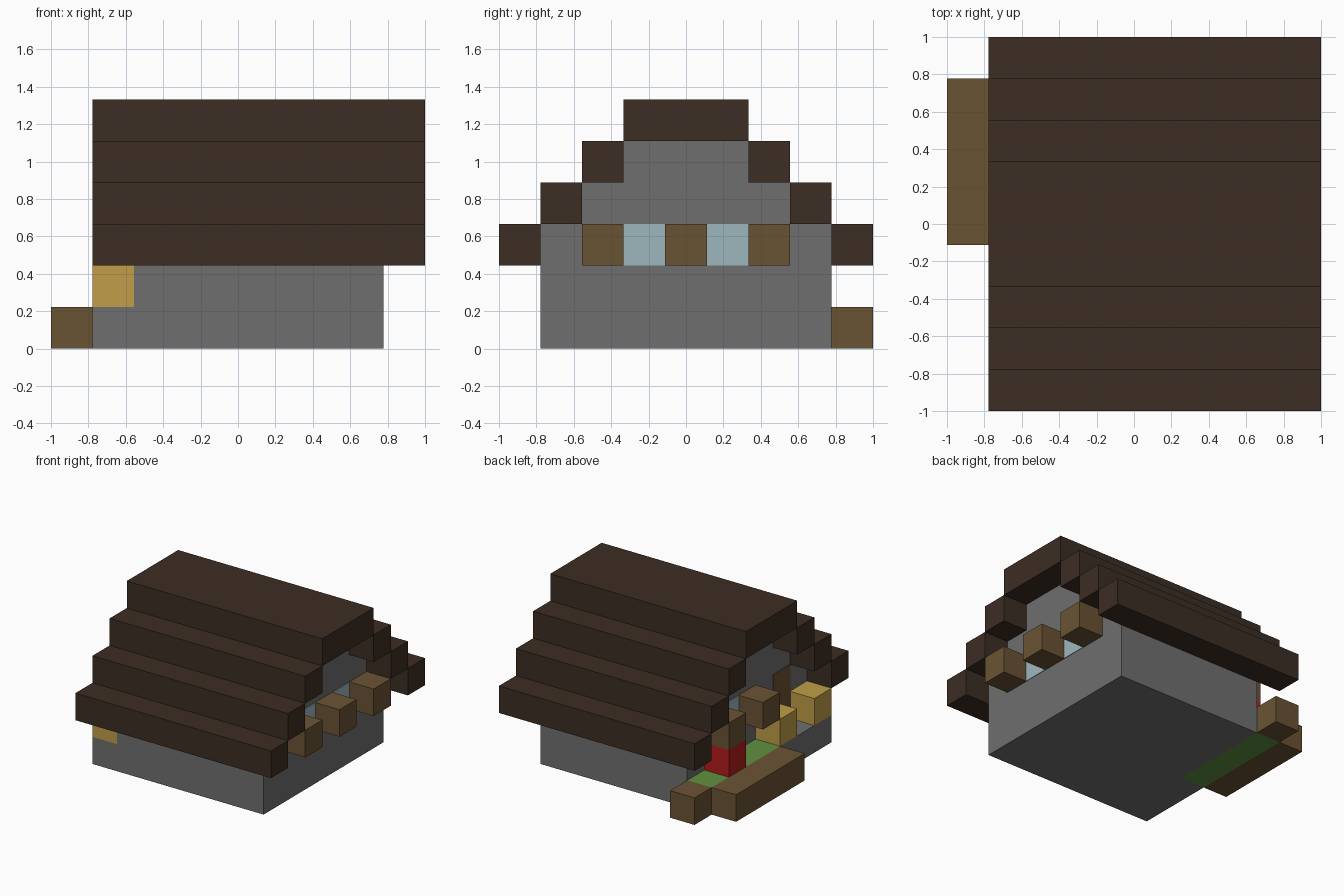
import bpy
import bmesh

U = 2 / 9  # one block; parts are placed on a 9 x 9 x 6 block grid

cube = bpy.data.objects.get("Cube")
if cube:
    bpy.data.objects.remove(cube, do_unlink=True)


def linear(c):
    c /= 255
    return c / 12.92 if c <= 0.04045 else ((c + 0.055) / 1.055) ** 2.4


def material(name, *rgb):
    mat = bpy.data.materials.new(name)
    mat.use_nodes = True
    color = [linear(c) for c in rgb] + [1]
    mat.diffuse_color = color
    mat.node_tree.nodes["Principled BSDF"].inputs["Base Color"].default_value = color
    return mat


ROOF = material("dark roof wood", 60, 45, 36)
STONE = material("grey stone", 111, 111, 111)
WOOD = material("brown wood", 106, 83, 52)
STRAW = material("golden straw", 192, 158, 72)
GLASS = material("pale blue glass", 157, 183, 190)
GRASS = material("green grass", 97, 144, 64)
RED = material("red flower", 180, 28, 28)


def prism(name, mat, profile, x0, x1):
    """Extrude a (y, z) block profile from x0 to x1."""
    bm = bmesh.new()
    face = bm.faces.new([bm.verts.new((x0 * U - 1, y * U - 1, z * U)) for y, z in profile])
    ext = bmesh.ops.extrude_face_region(bm, geom=[face])
    verts = [v for v in ext["geom"] if isinstance(v, bmesh.types.BMVert)]
    bmesh.ops.translate(bm, verts=verts, vec=((x1 - x0) * U, 0, 0))
    bmesh.ops.recalc_face_normals(bm, faces=bm.faces)
    mesh = bpy.data.meshes.new(name)
    bm.to_mesh(mesh)
    bm.free()
    mesh.materials.append(mat)
    obj = bpy.data.objects.new(name, mesh)
    bpy.context.scene.collection.objects.link(obj)
    return obj


def block(name, mat, x, y, z, x1=None, y1=None, z1=None):
    """Box from a grid corner to a far corner, one block long by default."""
    x1, y1, z1 = x1 or x + 1, y1 or y + 1, z1 or z + 1
    return prism(name, mat, [(y, z), (y1, z), (y1, z1), (y, z1)], x, x1)


# Stepped gable house body
half = [(8, 0), (8, 3), (7, 3), (7, 4), (6, 4), (6, 5)]
prism("stone_walls", STONE, half + [(9 - y, z) for y, z in reversed(half)], 2, 8)

# Stepped roof: mirrored beams and a wide ridge
for step in range(3):
    block(f"front_roof_beam_{step}", ROOF, 1, step, step + 2, x1=9)
    block(f"back_roof_beam_{step}", ROOF, 1, 8 - step, step + 2, x1=9)
block("roof_ridge", ROOF, 1, 3, 5, x1=9, y1=6)

# Windows and shutters on the left wall
T = 0.02  # plate thickness in blocks
for y in (3, 5):
    block(f"left_window_{y}", GLASS, 8, y, 2, x1=8 + T)
for y in (2, 4, 6):
    block(f"left_shutter_{y}", WOOD, 8, y, 2)

# Window, shutters and door on the right wall
block("right_window", GLASS, 2 - T, 5, 2, x1=2)
for y in (4, 6):
    block(f"right_shutter_{y}", WOOD, 1, y, 2)
block("door", WOOD, 2 - T, 2, 1, x1=2, z1=3)

# Porch step with straw posts beside the door
block("porch", STONE, 1, 1, 0, y1=4)
for y in (1, 3):
    block(f"porch_post_{y}", STRAW, 1, y, 1)

# Flower bed with wooden border
block("flower_bed", GRASS, 1, 4, 0, y1=8)
block("bed_side_border", WOOD, 0, 4, 0, y1=8)
block("bed_end_border", WOOD, 1, 8, 0)
block("flower", RED, 1, 6, 1)
